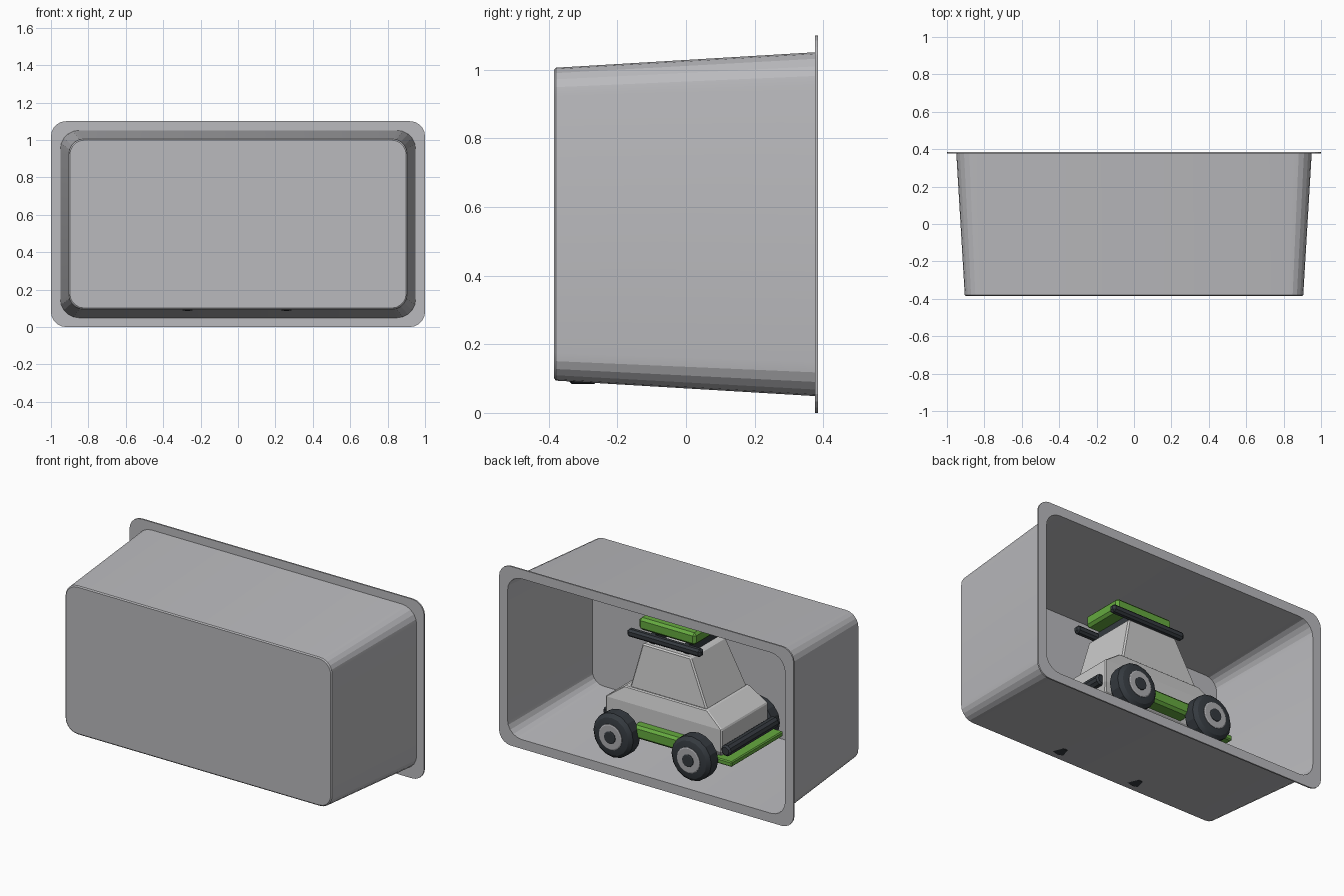
import bpy, bmesh, math
from mathutils import Matrix

if "Cube" in bpy.data.objects:
    bpy.data.objects.remove(bpy.data.objects["Cube"])


def material(name, col):
    m = bpy.data.materials.new(name)
    m.diffuse_color = (*col, 1)
    m.use_nodes = True
    m.node_tree.nodes["Principled BSDF"].inputs["Base Color"].default_value = m.diffuse_color
    return m


TRAY = material("tray grey", (0.49, 0.49, 0.51))
BODY = material("body light grey", (0.60, 0.60, 0.60))
DARK = material("rubber charcoal", (0.035, 0.042, 0.05))
GREEN = material("trim green", (0.13, 0.40, 0.05))
HUB = material("hub grey", (0.42, 0.42, 0.44))


def finish(name, bm, mat, smooth=None, bevel=0):
    bmesh.ops.recalc_face_normals(bm, faces=bm.faces)
    me = bpy.data.meshes.new(name)
    bm.to_mesh(me)
    bm.free()
    me.materials.append(mat)
    ob = bpy.data.objects.new(name, me)
    bpy.context.collection.objects.link(ob)
    if bevel:
        mod = ob.modifiers.new("bevel", "BEVEL")
        mod.width, mod.segments = bevel, 1
    if smooth:
        bpy.ops.object.select_all(action='DESELECT')
        ob.select_set(True)
        bpy.context.view_layer.objects.active = ob
        bpy.ops.object.shade_smooth_by_angle(angle=math.radians(smooth))
    return ob


def loft(name, loops, mat, **kw):
    """Skin a stack of equal-length closed loops and cap both ends."""
    bm = bmesh.new()
    rings = [[bm.verts.new(p) for p in lp] for lp in loops]
    n = len(rings[0])
    for a, b in zip(rings, rings[1:]):
        for i in range(n):
            j = (i + 1) % n
            bm.faces.new((a[i], a[j], b[j], b[i]))
    bm.faces.new(rings[0])
    bm.faces.new(rings[-1])
    return finish(name, bm, mat, **kw)


def rounded_rect(y, hx, hz, r, zc=0.55, seg=5):
    pts = []
    for k, (sx, sz) in enumerate([(1, 1), (-1, 1), (-1, -1), (1, -1)]):
        for i in range(seg + 1):
            a = math.pi / 2 * (k + i / seg)
            pts.append((sx * (hx - r) + r * math.cos(a), y,
                        zc + sz * (hz - r) + r * math.sin(a)))
    return pts


def rect(x0, x1, hy, z):
    return [(x0, -hy, z), (x1, -hy, z), (x1, hy, z), (x0, hy, z)]


def box(name, x0, x1, y0, y1, z0, z1, mat, bevel=0):
    bm = bmesh.new()
    bmesh.ops.create_cube(bm, size=1, matrix=Matrix.Translation(
        ((x0 + x1) / 2, (y0 + y1) / 2, (z0 + z1) / 2))
        @ Matrix.Diagonal((x1 - x0, y1 - y0, z1 - z0, 1)))
    return finish(name, bm, mat, bevel=bevel)


def lathe_y(name, x, z, profile, mat, sides=16):
    """Round part about a y-parallel axis; profile is (y, radius) pairs."""
    loops = [[(x + r * math.cos(2 * math.pi * i / sides), y,
               z + r * math.sin(2 * math.pi * i / sides))
              for i in range(sides)] for y, r in profile]
    return loft(name, loops, mat, smooth=20)


# Tapered open tray with a flange round its opening
loft("tray", [
    rounded_rect(-0.385, 0.899, 0.449, 0.078),
    rounded_rect(-0.379, 0.905, 0.456, 0.082),
    rounded_rect(0.376, 0.95, 0.501, 0.10),
    rounded_rect(0.376, 1.0, 0.55, 0.08),
    rounded_rect(0.385, 1.0, 0.55, 0.08),
    rounded_rect(0.385, 0.942, 0.493, 0.095),
    rounded_rect(-0.372, 0.897, 0.448, 0.076),
], TRAY, smooth=15)

# Car body with sloping shoulders, and tapered cabin
loft("car_body", [rect(-0.38, 0.37, 0.20, 0.20), rect(-0.40, 0.39, 0.225, 0.25),
                  rect(-0.40, 0.39, 0.225, 0.385), rect(-0.285, 0.27, 0.205, 0.472)],
     BODY, bevel=0.006)
loft("cabin", [rect(-0.28, 0.245, 0.195, 0.465), rect(-0.15, 0.177, 0.17, 0.743)],
     BODY, bevel=0.008)

# Wheels: tyre, hub disc and dark cap
for xn, x in (("front", -0.27), ("rear", 0.26)):
    for sn, s in (("left", -1), ("right", 1)):
        tag = f"{xn}_{sn}"
        zc = 0.219
        lathe_y("tyre_" + tag, x, zc,
                [(s * y, r) for y, r in ((0.24, 0.085), (0.247, 0.115), (0.267, 0.135),
                                         (0.333, 0.135), (0.353, 0.115), (0.36, 0.085))], DARK)
        lathe_y("hub_" + tag, x, zc,
                [(s * 0.35, 0.078), (s * 0.363, 0.078), (s * 0.366, 0.072)], HUB)
        lathe_y("hub_cap_" + tag, x, zc,
                [(s * 0.36, 0.038), (s * 0.37, 0.038), (s * 0.373, 0.033)], DARK, 12)
    lathe_y("axle_" + xn, x, 0.219, [(-0.25, 0.03), (0.25, 0.03)], DARK, 8)

# Green side sills between the wheels, and front skid plate
for sn, s in (("left", -1), ("right", 1)):
    y0, y1 = sorted((s * 0.19, s * 0.285))
    box("sill_" + sn, -0.17, 0.17, y0, y1, 0.21, 0.29, GREEN, bevel=0.015)
box("skid_plate", -0.485, -0.36, -0.25, 0.25, 0.19, 0.222, GREEN, bevel=0.006)

# Dark round bumper bars
for name, x, h in (("front_bumper", -0.435, 0.24), ("rear_bumper", 0.395, 0.20)):
    lathe_y(name, x, 0.272, [(-h, 0.024), (-h + 0.01, 0.034),
                             (h - 0.01, 0.034), (h, 0.024)], DARK, 10)

# Roof rails and the cargo box they carry
for sn, s in (("left", -1), ("right", 1)):
    box("roof_rail_" + sn, -0.215, 0.285, s * 0.15 - 0.022, s * 0.15 + 0.022,
        0.757, 0.803, DARK, bevel=0.012)
for name, x in (("front", -0.10), ("rear", 0.13)):
    box("rail_crossbar_" + name, x - 0.015, x + 0.015, -0.14, 0.14, 0.735, 0.80, DARK)
box("roof_cargo_box", -0.155, 0.23, -0.135, 0.135, 0.80, 0.875, GREEN, bevel=0.015)
